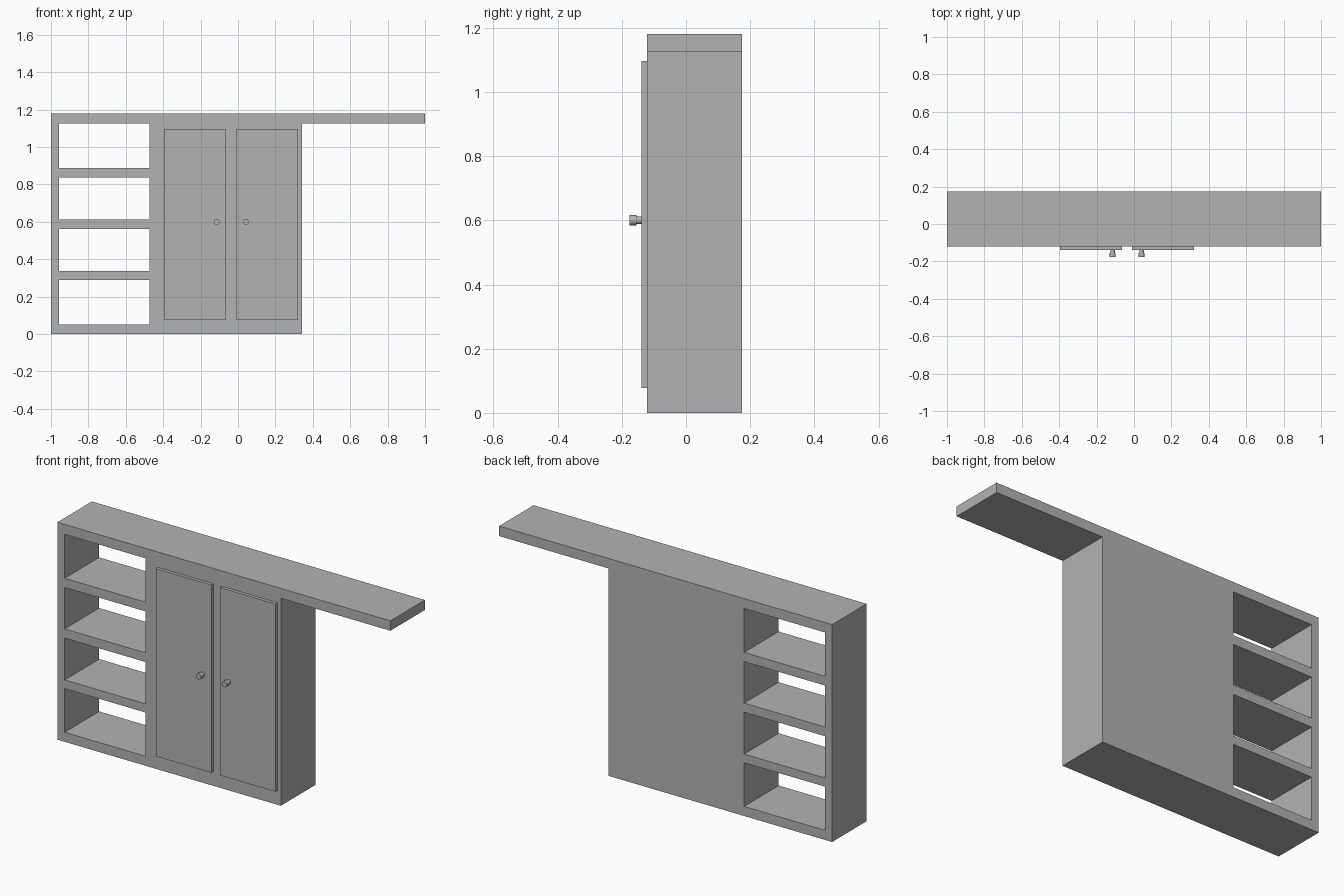
import bpy, bmesh, math
from mathutils import Matrix

if "Cube" in bpy.data.objects:
    bpy.data.objects.remove(bpy.data.objects["Cube"], do_unlink=True)

FRONT, BACK = -0.121, 0.175
DOOR_FRONT = -0.139
KNOB_FRONT = -0.176

grey = bpy.data.materials.new("plain grey")
grey.use_nodes = True
colour = (0.45, 0.45, 0.45, 1)
grey.diffuse_color = colour
grey.node_tree.nodes["Principled BSDF"].inputs["Base Color"].default_value = colour


def make_object(name, bm):
    bmesh.ops.recalc_face_normals(bm, faces=bm.faces)
    mesh = bpy.data.meshes.new(name)
    bm.to_mesh(mesh)
    bm.free()
    mesh.materials.append(grey)
    obj = bpy.data.objects.new(name, mesh)
    bpy.context.collection.objects.link(obj)
    return obj


def extrude_profile(name, points, y0, y1):
    """Extrude an outline in the x-z plane along y."""
    bm = bmesh.new()
    face = bm.faces.new([bm.verts.new((x, y0, z)) for x, z in points])
    new = bmesh.ops.extrude_face_region(bm, geom=[face])["geom"]
    verts = [v for v in new if isinstance(v, bmesh.types.BMVert)]
    bmesh.ops.translate(bm, verts=verts, vec=(0, y1 - y0, 0))
    return make_object(name, bm)


def panel(name, x0, x1, z0, z1, y0, y1):
    return extrude_profile(name, [(x0, z0), (x1, z0), (x1, z1), (x0, z1)], y0, y1)


# Cabinet body with the overhanging counter top
cabinet = extrude_profile(
    "cabinet_body",
    [(-1, 0), (0.342, 0), (0.342, 1.126), (1, 1.126), (1, 1.18), (-1, 1.18)],
    FRONT, BACK)

# Open shelf bays cut right through
for z0, z1 in [(0.052, 0.289), (0.336, 0.563), (0.613, 0.838), (0.888, 1.126)]:
    cutter = panel("bay_cutter", -0.956, -0.472, z0, z1, FRONT - 0.1, BACK + 0.1)
    cutter.hide_render = True
    mod = cabinet.modifiers.new("bay", 'BOOLEAN')
    mod.operation = 'DIFFERENCE'
    mod.solver = 'EXACT'
    mod.object = cutter
    bpy.context.view_layer.objects.active = cabinet
    bpy.ops.object.modifier_apply(modifier=mod.name)
    bpy.data.objects.remove(cutter, do_unlink=True)


# Doors, each with a stepped round knob
def cylinder(bm, x, radius, y0, y1):
    place = Matrix.Translation((x, (y0 + y1) / 2, 0.6)) @ Matrix.Rotation(math.pi / 2, 4, 'X')
    bmesh.ops.create_cone(bm, cap_ends=True, segments=16, radius1=radius,
                          radius2=radius, depth=y1 - y0, matrix=place)


for side, x0, x1, knob_x in [("right", -0.396, -0.063, -0.114),
                             ("left", -0.01, 0.322, 0.041)]:
    panel(side + "_door", x0, x1, 0.078, 1.097, DOOR_FRONT, FRONT)
    bm = bmesh.new()
    cylinder(bm, knob_x, 0.012, -0.155, DOOR_FRONT)
    cylinder(bm, knob_x, 0.016, KNOB_FRONT, -0.155)
    knob = make_object(side + "_knob", bm)
    bpy.ops.object.select_all(action='DESELECT')
    knob.select_set(True)
    bpy.context.view_layer.objects.active = knob
    bpy.ops.object.shade_smooth_by_angle(angle=math.radians(40))
